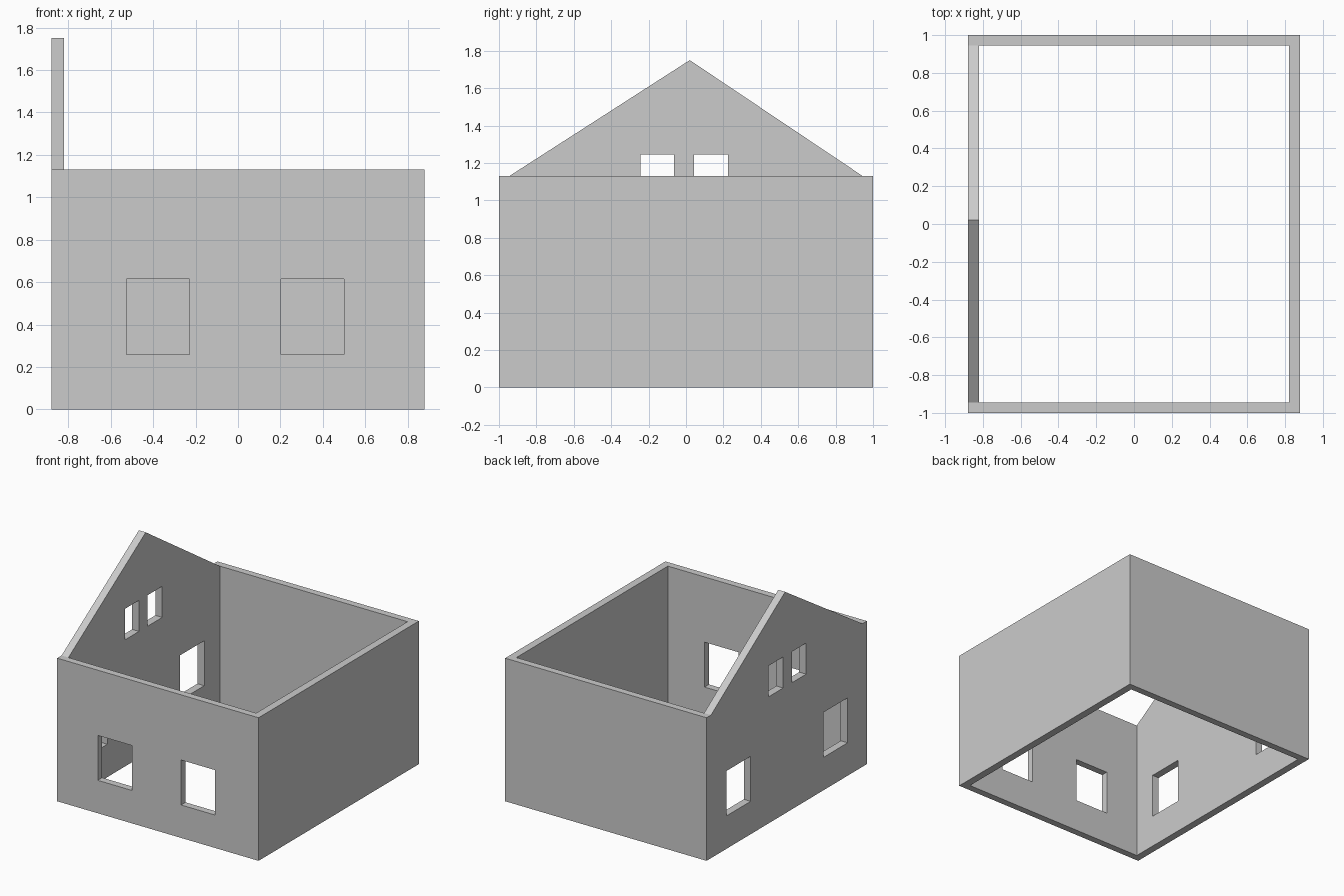
import bpy, bmesh

if "Cube" in bpy.data.objects:
    bpy.data.objects.remove(bpy.data.objects["Cube"])

HX, HY, H = 0.88, 1.0, 1.13      # half width, half depth, wall height
IX, IY = 0.82, 0.945             # inside faces of the walls
SILL, HEAD = 0.26, 0.615         # ground floor window heights


def prism(name, profile, x0, x1):
    """Closed solid: a (y, z) profile extruded along x."""
    bm = bmesh.new()
    face = bm.faces.new([bm.verts.new((x0, y, z)) for y, z in profile])
    ext = bmesh.ops.extrude_face_region(bm, geom=[face])
    verts = [g for g in ext["geom"] if isinstance(g, bmesh.types.BMVert)]
    bmesh.ops.translate(bm, verts=verts, vec=(x1 - x0, 0, 0))
    bmesh.ops.recalc_face_normals(bm, faces=bm.faces)
    mesh = bpy.data.meshes.new(name)
    bm.to_mesh(mesh)
    bm.free()
    obj = bpy.data.objects.new(name, mesh)
    bpy.context.collection.objects.link(obj)
    return obj


def cut(target, x, y, z):
    """Subtract a box given by its (min, max) ranges."""
    box = prism("cutter", [(y[0], z[0]), (y[1], z[0]), (y[1], z[1]), (y[0], z[1])], *x)
    box.hide_render = True
    mod = target.modifiers.new("cut", 'BOOLEAN')
    mod.operation, mod.solver, mod.object = 'DIFFERENCE', 'EXACT', box
    bpy.context.view_layer.objects.active = target
    bpy.ops.object.modifier_apply(modifier=mod.name)
    bpy.data.objects.remove(box)


# House block with the gable outline
house = prism("house_walls", [(-HY, 0), (HY, 0), (HY, H), (0.945, H), (0.02, 1.75),
                              (-0.945, H), (-HY, H)], -HX, HX)

# Remove everything above the walls except the left gable, then hollow the room
cut(house, (-IX, 2), (-2, 2), (H, 3))
cut(house, (-IX, IX), (-IY, IY), (-1, 3))

# Front windows
for x in ((-0.525, -0.228), (0.203, 0.50)):
    cut(house, x, (-1.2, -0.8), (SILL, HEAD))

# Gable wall: ground floor windows and small attic windows
for y in ((-0.76, -0.46), (0.45, 0.75)):
    cut(house, (-1.1, -0.7), y, (SILL, HEAD))
for y in ((-0.242, -0.064), (0.044, 0.225)):
    cut(house, (-1.1, -0.7), y, (1.0, 1.245))
